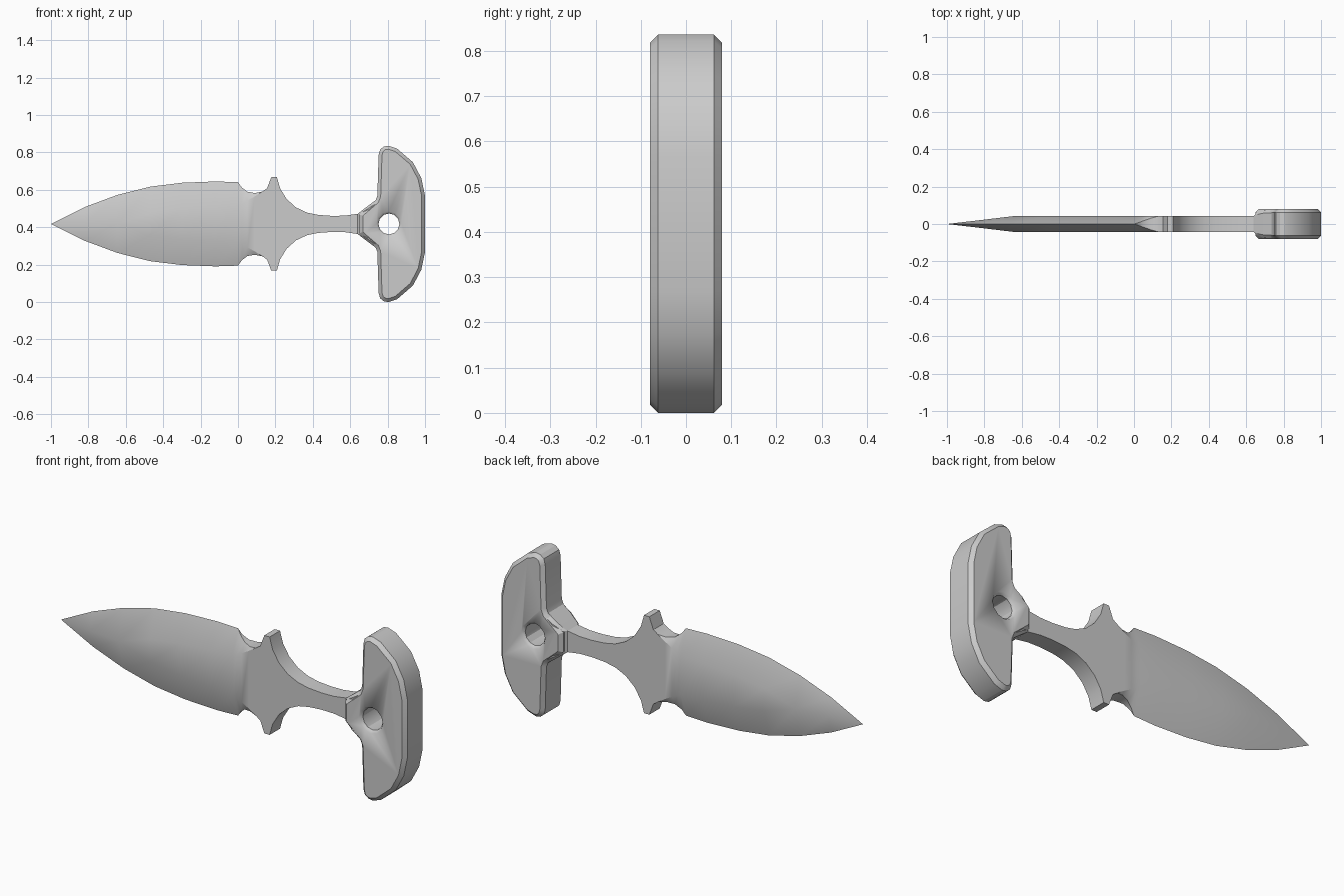
import bpy, bmesh, math
from mathutils import Matrix

if "Cube" in bpy.data.objects:
    bpy.data.objects.remove(bpy.data.objects["Cube"])

CZ = 0.418  # height of the centre line


def finish(name, bm, angle=30):
    bmesh.ops.recalc_face_normals(bm, faces=bm.faces[:])
    me = bpy.data.meshes.new(name)
    bm.to_mesh(me)
    bm.free()
    ob = bpy.data.objects.new(name, me)
    bpy.context.collection.objects.link(ob)
    bpy.ops.object.select_all(action='DESELECT')
    ob.select_set(True)
    bpy.context.view_layer.objects.active = ob
    bpy.ops.object.shade_smooth_by_angle(angle=math.radians(angle))
    return ob


def loft(name, stations):
    # station: x, outline half height, flat half height, rim thickness, flat thickness
    bm = bmesh.new()
    rings = []
    for x, w, f, e, t in stations:
        ring = [(w, e), (f, t), (-f, t), (-w, e), (-w, -e), (-f, -t), (f, -t), (w, -e)]
        rings.append([bm.verts.new((x, y, CZ + z)) for z, y in ring])
    for a, b in zip(rings, rings[1:]):
        for i in range(8):
            j = (i + 1) % 8
            bm.faces.new((a[i], a[j], b[j], b[i]))
    bm.faces.new(rings[-1])
    bmesh.ops.remove_doubles(bm, verts=bm.verts[:], dist=0.0005)
    return finish(name, bm)


# Blade: sharp edges, flat centre, notch at the heel
T = 0.042
blade = [
    (-1.0, 0, 0, 0, 0), (-0.82, .09, 0, 0, .021), (-0.645, .155, 0, 0, T),
    (-0.47, .199, .058, 0, T), (-0.30, .22, .082, 0, T), (-0.12, .227, .095, 0, T),
    (0, .223, .102, 0, T), (.02, .195, .11, .006, T), (.05, .172, .125, .017, T),
    (.09, .165, .147, .031, T),
]
# Guard spikes, narrow tang and flare into the handle
tang = [(.13, .173), (.155, .19), (.178, .25), (.208, .25), (.225, .19), (.26, .133),
        (.31, .088), (.37, .06), (.43, .048), (.50, .043), (.57, .044), (.64, .054)]
body = blade + [(x, w, w, T, T) for x, w in tang]
body += [(.655, .066, .056, .05, .06), (.70, .10, .085, .06, .076), (.74, .13, .11, .06, .076)]
loft("blade_and_tang", body)

# Handle: extruded outline with chamfered rims
half = [(.65, .05), (.665, .065), (.735, .125), (.745, .15), (.752, .37), (.76, .398),
        (.78, .414), (.805, .418), (.85, .403), (.935, .33), (.98, .245), (1.0, .15)]
outline = half + [(x, -z) for x, z in reversed(half)]
bm = bmesh.new()
face = bm.faces.new([bm.verts.new((x, -.08, CZ + z)) for x, z in outline])
ext = bmesh.ops.extrude_face_region(bm, geom=[face])
bmesh.ops.translate(bm, vec=(0, .16, 0),
                    verts=[v for v in ext["geom"] if isinstance(v, bmesh.types.BMVert)])
bmesh.ops.recalc_face_normals(bm, faces=bm.faces[:])
rim = [e for e in bm.edges if abs(e.verts[0].co.y - e.verts[1].co.y) < 1e-4]
bmesh.ops.bevel(bm, geom=rim, offset=.018, segments=1, affect='EDGES', profile=.5)
handle = finish("handle", bm, 25)

# Lanyard hole with flared mouths
bm = bmesh.new()
rings = []
for y, r in [(-.1, .083), (-.065, .056), (.065, .056), (.1, .083)]:
    rings.append([bm.verts.new((.807 + r * math.cos(i * math.pi / 6), y,
                                CZ + r * math.sin(i * math.pi / 6))) for i in range(12)])
for a, b in zip(rings, rings[1:]):
    for i in range(12):
        bm.faces.new((a[i], a[(i + 1) % 12], b[(i + 1) % 12], b[i]))
bm.faces.new(rings[0])
bm.faces.new(rings[-1])
cutter = finish("hole_cutter", bm)
cutter.hide_render = True

mod = handle.modifiers.new("hole", 'BOOLEAN')
mod.operation = 'DIFFERENCE'
mod.object = cutter
mod.solver = 'EXACT'
handle.modifiers.move(len(handle.modifiers) - 1, 0)
bpy.context.view_layer.objects.active = handle
bpy.ops.object.modifier_apply(modifier=mod.name)
bpy.data.objects.remove(cutter)
